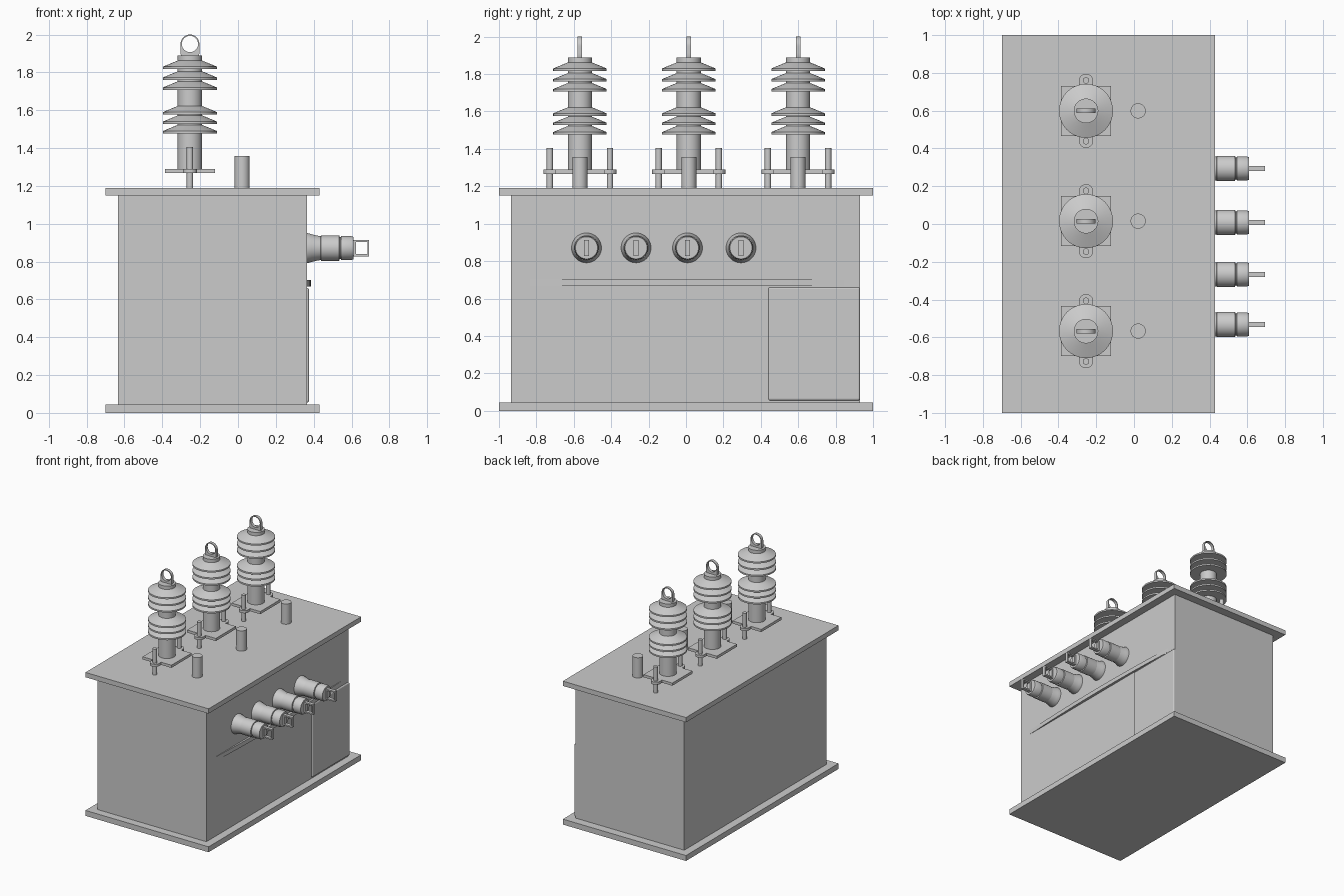
import bpy, bmesh
from math import sin, cos, pi, radians
from mathutils import Matrix

if "Cube" in bpy.data.objects:
    bpy.data.objects.remove(bpy.data.objects["Cube"])


def finish(name, bm, loc=(0, 0, 0), smooth=False):
    bmesh.ops.recalc_face_normals(bm, faces=bm.faces)
    me = bpy.data.meshes.new(name)
    bm.to_mesh(me)
    bm.free()
    ob = bpy.data.objects.new(name, me)
    bpy.context.collection.objects.link(ob)
    ob.location = loc
    if smooth:
        bpy.ops.object.select_all(action='DESELECT')
        ob.select_set(True)
        bpy.context.view_layer.objects.active = ob
        bpy.ops.object.shade_smooth_by_angle(angle=radians(30))
    return ob


def box(name, x0, x1, y0, y1, z0, z1, bevel=0):
    bm = bmesh.new()
    bmesh.ops.create_cube(bm, size=1)
    bmesh.ops.scale(bm, vec=(x1 - x0, y1 - y0, z1 - z0), verts=bm.verts)
    ob = finish(name, bm, ((x0 + x1) / 2, (y0 + y1) / 2, (z0 + z1) / 2))
    if bevel:
        mod = ob.modifiers.new("bevel", 'BEVEL')
        mod.width, mod.segments = bevel, 3
    return ob


def lathe(name, profile, loc, along_x=False, n=40):
    """Closed solid from (radius, height) points turned round z, or round x."""
    bm = bmesh.new()
    rings = [[bm.verts.new((r * cos(2 * pi * i / n), r * sin(2 * pi * i / n), h))
              for i in range(n)] for r, h in profile]
    for a, b in zip(rings, rings[1:]):
        for i in range(n):
            j = (i + 1) % n
            bm.faces.new((a[i], a[j], b[j], b[i]))
    bm.faces.new(rings[0])
    bm.faces.new(rings[-1])
    if along_x:
        bm.transform(Matrix.Rotation(pi / 2, 4, 'Y'))
    return finish(name, bm, loc, True)


def extrude_xy(name, pts, height, loc, smooth=False):
    bm = bmesh.new()
    f = bm.faces.new([bm.verts.new((x, y, 0)) for x, y in pts])
    ext = bmesh.ops.extrude_face_region(bm, geom=[f])
    bmesh.ops.translate(bm, vec=(0, 0, height),
                        verts=[v for v in ext['geom'] if isinstance(v, bmesh.types.BMVert)])
    return finish(name, bm, loc, smooth)


def frame_xz(name, outer, inner, t, loc, smooth=False):
    """Plate standing in xz with a hole; both outlines have equal point counts."""
    bm = bmesh.new()
    loops = [[bm.verts.new((x, y, z)) for x, z in pts]
             for pts, y in ((outer, -t), (outer, t), (inner, t), (inner, -t))]
    n = len(outer)
    for k in range(4):
        a, b = loops[k], loops[(k + 1) % 4]
        for i in range(n):
            j = (i + 1) % n
            bm.faces.new((a[i], a[j], b[j], b[i]))
    return finish(name, bm, loc, smooth)


# Tank
box("base_plate", -0.70, 0.43, -1, 1, 0, 0.045)
box("tank_body", -0.635, 0.365, -0.935, 0.93, 0.04, 1.155)
box("lid", -0.70, 0.43, -1, 1, 1.15, 1.19)
box("side_panel", 0.35, 0.376, 0.44, 0.93, 0.055, 0.66, 0.01)

# Bowed strip below the side bushings
half = 0.84
bow = [(0.022 * (1 - (i / 12) ** 2), half * i / 12) for i in range(-12, 13)]
extrude_xy("side_strip", bow, 0.035, (0.365, 0.005, 0.668), True)

# Top insulator profile: stem, two groups of three sheds, cap
core = 0.065
insulator = [(core, 1.28)]
for z in (1.477, 1.527, 1.577, 1.707, 1.76, 1.817):
    insulator += [(core, z), (0.143, z), (0.143, z + 0.013), (0.085, z + 0.037), (core, z + 0.045)]
insulator += [(core, 1.89)]

# Square flange with a rounded ear on two sides
ear = [(0.038 * cos(pi * i / 12), 0.158 + 0.038 * sin(pi * i / 12)) for i in range(13)]
half_plate = [(0.132, 0.132), (0.038, 0.132)] + ear + [(-0.038, 0.132), (-0.132, 0.132)]
flange = half_plate + [(-x, -y) for x, y in half_plate]

# Eye terminal: round above, square below
angles = [2 * pi * i / 40 for i in range(40)]
eye_in = [(0.043 * cos(a), 0.043 * sin(a)) for a in angles]
eye_out = []
for a in angles:
    c, s = cos(a), sin(a)
    k = 0.05 if s > -1e-6 else min(0.05 / max(abs(c), 1e-6), 0.064 / -s)
    eye_out.append((k * c, k * s))

for y in (-0.567, 0.015, 0.599):
    x = -0.254
    lathe("insulator", insulator, (x, y, 0))
    extrude_xy("insulator_flange", flange, 0.022, (x, y, 1.267))
    frame_xz("eye_terminal", eye_out, eye_in, 0.012, (x, y, 1.95), True)
    for side in (-1, 1):
        lathe("support_rod", [(0.017, 1.18), (0.017, 1.405)], (x, y + side * 0.161, 0), n=24)
    lathe("lid_post", [(0.04, 1.18), (0.04, 1.358)], (0.022, y, 0), n=32)

# Side bushings with square loop terminals
bushing = [(0.08, -0.01), (0.08, 0.0), (0.073, 0.025), (0.067, 0.05), (0.063, 0.072),
           (0.067, 0.074), (0.067, 0.17), (0.058, 0.172), (0.058, 0.178),
           (0.064, 0.18), (0.064, 0.232), (0.059, 0.245)]
square_out = [(-0.045, -0.043), (0.04, -0.043), (0.04, 0.043), (-0.045, 0.043)]
square_in = [(-0.03, -0.032), (0.031, -0.032), (0.031, 0.032), (-0.03, 0.032)]
for y in (-0.532, -0.267, 0.008, 0.294):
    lathe("side_bushing", bushing, (0.365, y, 0.871), True)
    frame_xz("loop_terminal", square_out, square_in, 0.014, (0.653, y, 0.871))
